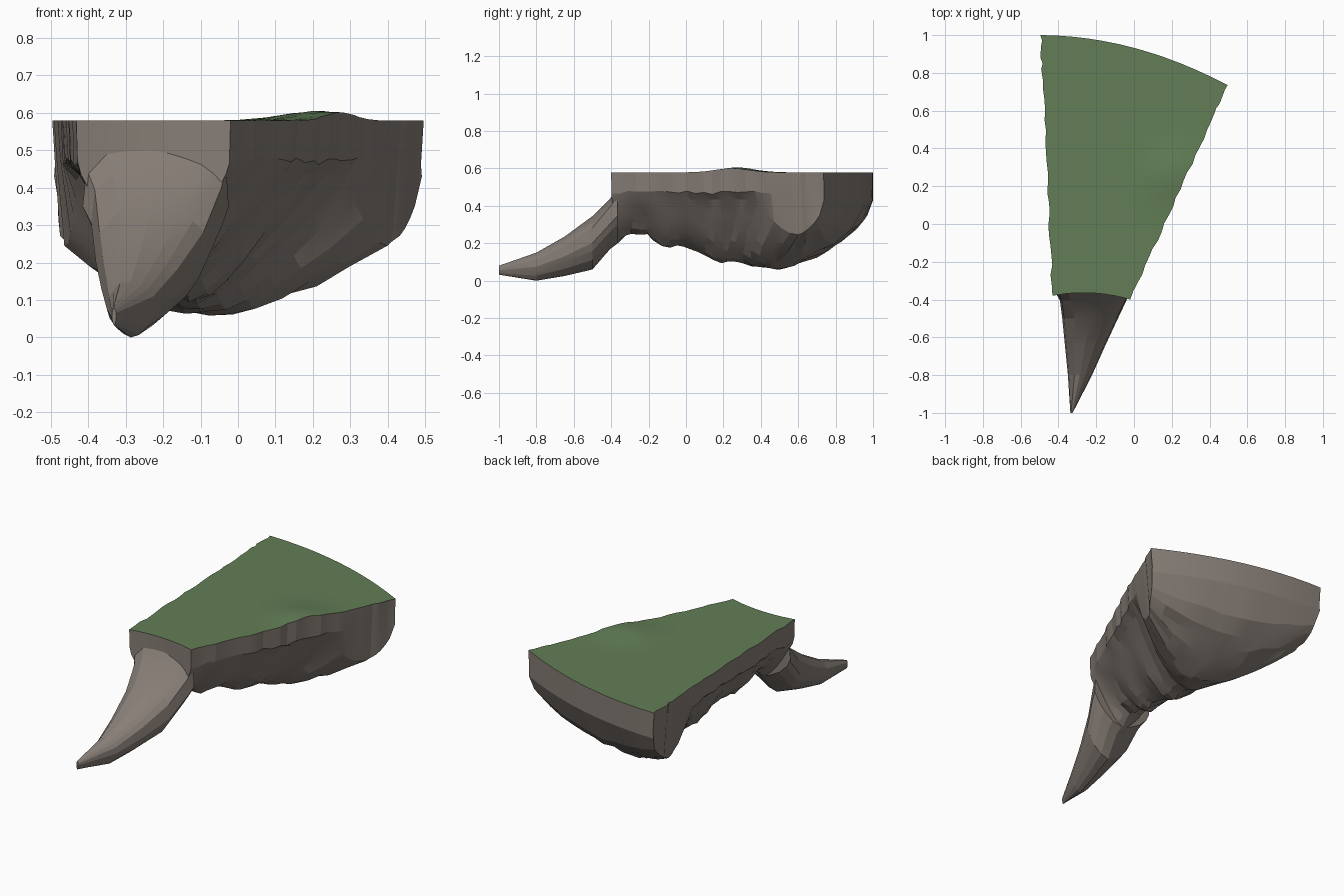
import bpy, bmesh, math, random

random.seed(4)
cube = bpy.data.objects.get("Cube")
if cube:
    bpy.data.objects.remove(cube, do_unlink=True)


def material(name, rgb):
    mat = bpy.data.materials.new(name)
    mat.use_nodes = True
    mat.diffuse_color = (*rgb, 1)
    mat.node_tree.nodes["Principled BSDF"].inputs["Base Color"].default_value = (*rgb, 1)
    return mat


grass = material("grass_green", (0.122, 0.208, 0.092))
rock = material("rock_grey_brown", (0.24, 0.206, 0.18))


def lerp(a, b, t):
    return a + (b - a) * t


def ramp(points, t):
    for (t0, a), (t1, b) in zip(points, points[1:]):
        if t <= t1:
            return lerp(a, b, (t - t0) / (t1 - t0))
    return points[-1][1]


def finish(name, bm, mats, angle):
    bmesh.ops.recalc_face_normals(bm, faces=bm.faces)
    mesh = bpy.data.meshes.new(name)
    bm.to_mesh(mesh)
    bm.free()
    for mat in mats:
        mesh.materials.append(mat)
    obj = bpy.data.objects.new(name, mesh)
    bpy.context.collection.objects.link(obj)
    bpy.ops.object.select_all(action='DESELECT')
    obj.select_set(True)
    bpy.context.view_layer.objects.active = obj
    bpy.ops.object.shade_smooth_by_angle(angle=math.radians(angle))


# Island: a wedge-shaped plan, u runs left to right, row t runs front (0), ridge (1), back (2)
COLS, FRONT_ROWS, BACK_ROWS = 12, 22, 6
ROWS = FRONT_ROWS + BACK_ROWS
keel = [(0, .2), (.08, .26), (.2, .24), (.25, .18), (.43, .18), (.52, .15),
        (.6, .1), (.88, .09), (.93, .06), (1, .06)]
undercut = [(0, .06), (.1, .12), (.7, .12), (1, .06), (2, .01)]
jag = [(random.uniform(-.006, .008), random.uniform(-.006, .006)) for _ in range(ROWS + 1)]


def row_t(j):
    return j / FRONT_ROWS if j <= FRONT_ROWS else 1 + (j - FRONT_ROWS) / BACK_ROWS


def plan(u, j, inset=0.0):
    t, side = row_t(j), abs(2 * u - 1)
    ridge = .67 + .2 * side ** 2
    v = t * ridge if t <= 1 else lerp(ridge, 1, t - 1)
    u = .5 + (u - .5) * (1 - inset)
    left, right = lerp(-.432, -.496, v), lerp(-.02, .496, v)
    if 0 < j < ROWS:
        left += jag[j][0]
        right += jag[j][1]
    y = lerp(lerp(-.38, -.40, u), lerp(1, .735, u), v)
    return lerp(left, right, u), y + lerp(.025, .065, v) * 4 * u * (1 - u)


def top_height(x, y):
    return .579 + .027 * math.exp(-((x - .22) ** 2 + (y - .27) ** 2) / .018)


def under_height(u, j):
    t, side = row_t(j), abs(2 * u - 1)
    ridge_z = .06 + .185 * side ** 2
    if t > 1:
        return lerp(ridge_z, .43, 1 - math.sqrt(max(0, 1 - (t - 1) ** 1.7)) * .75 - .25 * (2 - t))
    trough = lerp(.435, ramp(keel, t), 1 - side ** 1.6)
    blend = min(1, max(0, (t - .76) / .24))
    return lerp(trough, ridge_z, math.sin(blend * math.pi / 2))


bm = bmesh.new()
top, band, under = {}, {}, {}
for j in range(ROWS + 1):
    for i in range(COLS + 1):
        u = i / COLS
        edge = i in (0, COLS) or j in (0, ROWS)
        x, y = plan(u, j)
        top[i, j] = bm.verts.new((x, y, top_height(x, y)))
        if edge:
            bx, by = plan(u, j, .015)
            band[i, j] = bm.verts.new((bx, by, .47 + random.uniform(-.01, .01)))
        ux, uy = plan(u, j, ramp(undercut, row_t(j)))
        z = under_height(u, j)
        if not edge:
            z = max(.052, z + random.uniform(-.009, .009))
            uy += random.uniform(-.008, .008)
        under[i, j] = bm.verts.new((ux, uy, z))

# Grass surface and rocky underside
for j in range(ROWS):
    for i in range(COLS):
        ring = [(i, j), (i + 1, j), (i + 1, j + 1), (i, j + 1)]
        bm.faces.new([top[k] for k in ring]).material_index = 0
        bm.faces.new([under[k] for k in reversed(ring)]).material_index = 1

# Cliff wall around the rim
rim = ([(i, 0) for i in range(COLS)] + [(COLS, j) for j in range(ROWS)]
       + [(i, ROWS) for i in range(COLS, 0, -1)] + [(0, j) for j in range(ROWS, 0, -1)])
for a, b in zip(rim, rim[1:] + rim[:1]):
    for hi, lo in ((top, band), (band, under)):
        bm.faces.new([hi[a], lo[a], lo[b], hi[b]]).material_index = 1
finish("island", bm, [grass, rock], 12)

# Rock spur: broad-backed, keeled rings tapering forward to a point
# (y, left, right, top, bottom, squareness of the back)
SIDES = 16
sections = [(-.365, -.415, -.025, .5, .2, .4), (-.405, -.392, -.04, .44, .17, .4),
            (-.5, -.38, -.085, .345, .06, .6), (-.65, -.365, -.155, .235, .025, .7),
            (-.8, -.35, -.222, .15, 0, .8), (-1, -.337, -.325, .08, .032, 1)]
flutes = [1 if k % 4 == 0 else random.uniform(.93, 1) for k in range(SIDES)]


def power(value, exponent):
    return math.copysign(abs(value) ** exponent, value)


bm = bmesh.new()
rings = []
for y, left, right, hi, lo, square in sections:
    ring = []
    for k in range(SIDES):
        a = 2 * math.pi * k / SIDES
        p = square if math.sin(a) > 0 else 1.15
        x = (left + right) / 2 + flutes[k] * power(math.cos(a), p) * (right - left) / 2
        z = (hi + lo) / 2 + flutes[k] * power(math.sin(a), p) * (hi - lo) / 2
        ring.append(bm.verts.new((x, y, z)))
    rings.append(ring)
for r0, r1 in zip(rings, rings[1:]):
    for k in range(SIDES):
        n = (k + 1) % SIDES
        bm.faces.new([r0[k], r0[n], r1[n], r1[k]])
bm.faces.new(rings[0])
bm.faces.new(rings[-1])
finish("rock_spur", bm, [rock], 12)
